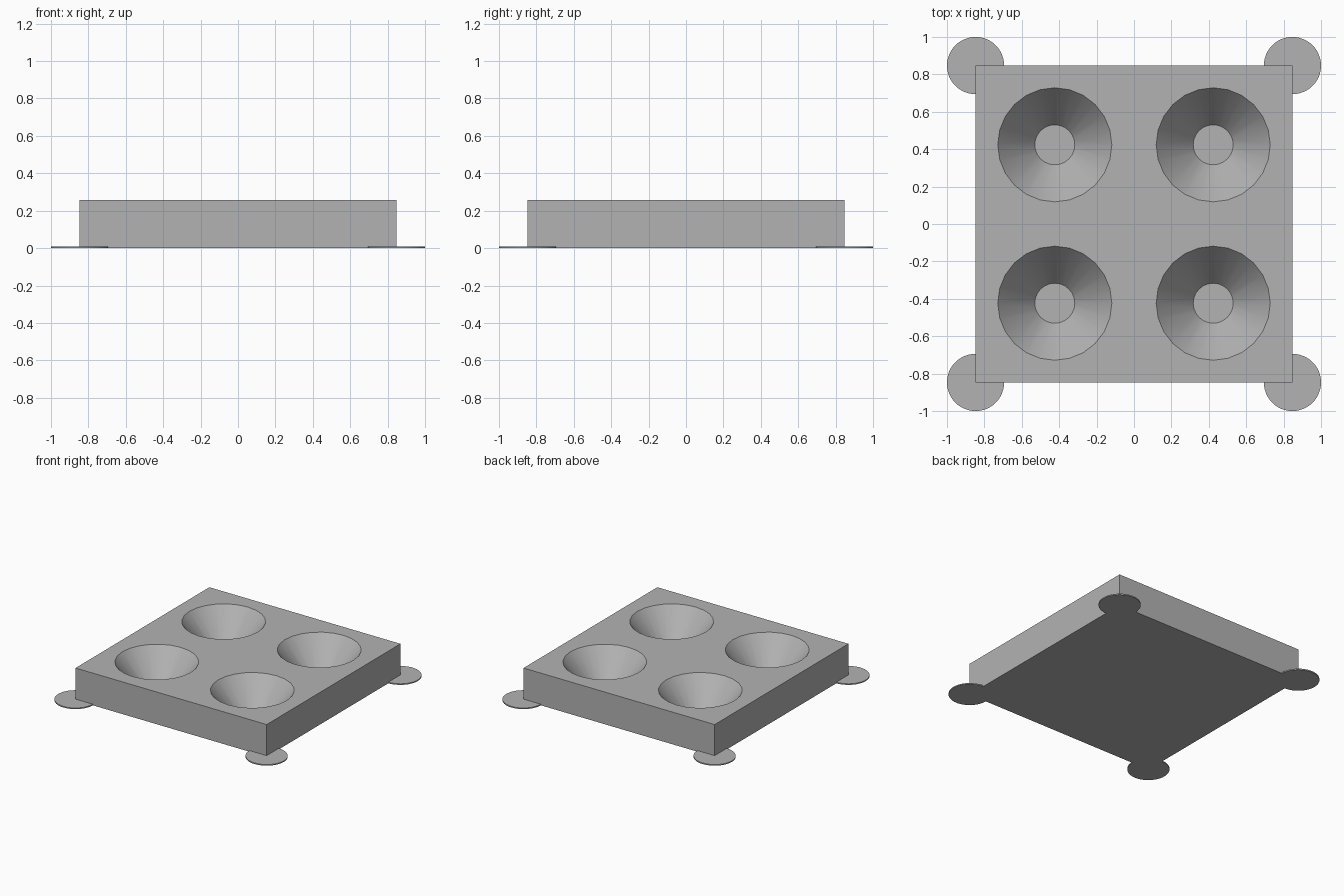
import bpy, bmesh, math
from mathutils import Matrix

if "Cube" in bpy.data.objects:
    bpy.data.objects.remove(bpy.data.objects["Cube"], do_unlink=True)

HALF, HEIGHT = 0.847, 0.258
CELL = HALF / 2
FLOOR = 0.018
RIM, BASE = 0.305, 0.107
SIDES = 24

grey = bpy.data.materials.new("plain grey")
grey.use_nodes = True
colour = (0.45, 0.45, 0.45, 1)
grey.diffuse_color = colour
grey.node_tree.nodes["Principled BSDF"].inputs["Base Color"].default_value = colour


def finish(bm, name):
    mesh = bpy.data.meshes.new(name)
    bm.to_mesh(mesh)
    bm.free()
    obj = bpy.data.objects.new(name, mesh)
    bpy.context.collection.objects.link(obj)
    mesh.materials.append(grey)
    return obj


def cone(bm, x, y, low, high, r_low, r_high, sides):
    bmesh.ops.create_cone(bm, cap_ends=True, segments=sides, radius1=r_low,
                          radius2=r_high, depth=high - low,
                          matrix=Matrix.Translation((x, y, (low + high) / 2)))


def corners(d):
    return [(x, y) for x in (-d, d) for y in (-d, d)]


# Square block
bm = bmesh.new()
bmesh.ops.create_cube(bm, size=1, matrix=Matrix.Translation((0, 0, HEIGHT / 2))
                      @ Matrix.Diagonal((2 * HALF, 2 * HALF, HEIGHT, 1)))
tray = finish(bm, "tray_block")

# Tapered wells, cut a little past the top face
over = 0.05
slope = (RIM - BASE) / (HEIGHT - FLOOR)
bm = bmesh.new()
for x, y in corners(CELL):
    cone(bm, x, y, FLOOR, HEIGHT + over, BASE, RIM + slope * over, SIDES)
cutter = finish(bm, "well_cutter")
cutter.hide_render = True
cutter.hide_set(True)

cut = tray.modifiers.new("wells", "BOOLEAN")
cut.operation = "DIFFERENCE"
cut.solver = "EXACT"
cut.object = cutter

# Bake the cut so the helper can go
bpy.context.view_layer.update()
cut_mesh = bpy.data.meshes.new_from_object(
    tray.evaluated_get(bpy.context.evaluated_depsgraph_get()))
tray.modifiers.clear()
tray.data = cut_mesh
bpy.data.objects.remove(cutter, do_unlink=True)

# Thin round pads under the corners
bm = bmesh.new()
for x, y in corners(HALF):
    cone(bm, x, y, 0, 0.009, 0.153, 0.153, 48)
pads = finish(bm, "corner_pads")

# Smooth walls with sharp rims
for obj in (tray, pads):
    bpy.ops.object.select_all(action="DESELECT")
    obj.select_set(True)
    bpy.context.view_layer.objects.active = obj
    bpy.ops.object.shade_smooth_by_angle(angle=math.radians(30))
